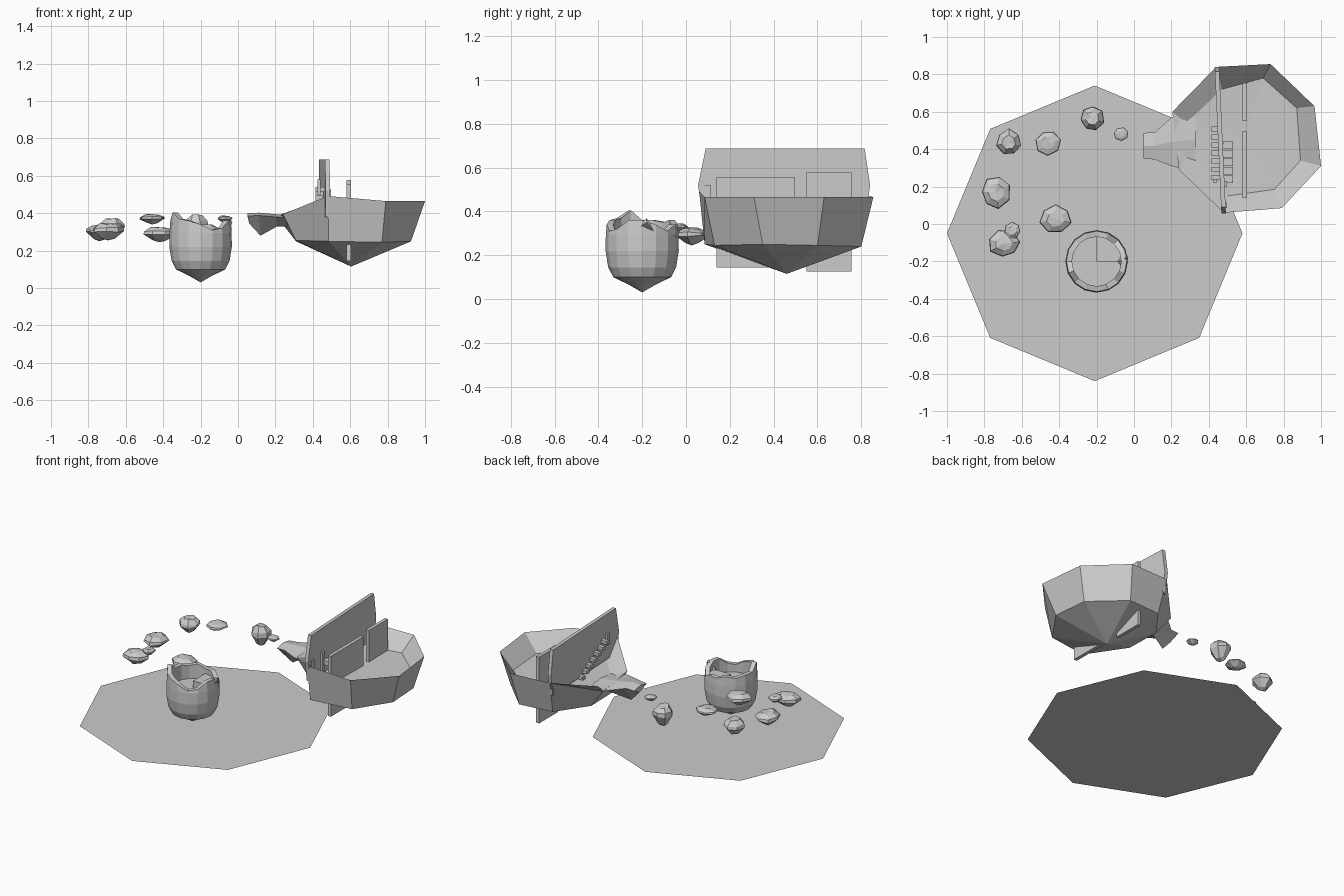
import bpy, math, random
from mathutils import Vector

if "Cube" in bpy.data.objects:
    bpy.data.objects.remove(bpy.data.objects["Cube"])

random.seed(4)
TAU = math.tau


def mesh_object(name, verts, faces):
    me = bpy.data.meshes.new(name)
    me.from_pydata([tuple(v) for v in verts], [], faces)
    me.update()
    ob = bpy.data.objects.new(name, me)
    bpy.context.collection.objects.link(ob)
    return ob


def loft(name, rings, start=None, end=None):
    """Skin equal-length rings; ends close to a point or with one flat face."""
    n = len(rings[0])
    verts = [p for r in rings for p in r]
    faces = [(k * n + i, k * n + (i + 1) % n, (k + 1) * n + (i + 1) % n, (k + 1) * n + i)
             for k in range(len(rings) - 1) for i in range(n)]
    last = (len(rings) - 1) * n
    if start:
        verts.append(start)
        faces += [(len(verts) - 1, (i + 1) % n, i) for i in range(n)]
    else:
        faces.append(tuple(reversed(range(n))))
    if end:
        verts.append(end)
        faces += [(last + i, last + (i + 1) % n, len(verts) - 1) for i in range(n)]
    else:
        faces.append(tuple(range(last, last + n)))
    return mesh_object(name, verts, faces)


def circle(cx, cy, r, z, n):
    return [(cx + r * math.cos(TAU * i / n), cy + r * math.sin(TAU * i / n), z) for i in range(n)]


def box(name, x0, x1, y0, y1, z0, z1):
    return loft(name, [[(x0, y0, z), (x1, y0, z), (x1, y1, z), (x0, y1, z)] for z in (z0, z1)])


# flat octagonal base
mesh_object("base_plate", circle(-0.21, -0.05, 0.79, 0, 8), [tuple(range(8))])

# broken round tower with ragged rim and hollow inside
CX, CY, N = -0.2, -0.2, 16
rim = [.36, .34, .31, .34, .34, .36, .35, .36, .36, .405, .37, .36, .34, .31, .32, .36]
rings = [circle(CX, CY, r, z, N) for r, z in
         ((.06, .065), (.132, .1), (.155, .145), (.167, .22), (.166, .295))]
for r in (.162, .132):
    rings.append([(x, y, rim[i]) for i, (x, y, _) in enumerate(circle(CX, CY, r, 0, N))])
rings.append(circle(CX, CY, .132, .26, N))
loft("broken_tower", rings, start=(CX, CY, .03), end=(CX, CY, .26))
quad = [(CX, CY)] + [(CX + .135 * math.cos(a), CY + .135 * math.sin(a))
                     for a in (math.radians(15 * k) for k in range(7))]
loft("tower_upper_floor", [[(x, y, z) for x, y in quad] for z in (.255, .305)])
loft("tower_spike", [[(-.09, -.2, .3), (-.05, -.25, .3), (-.03, -.18, .35), (-.05, -.14, .3)]],
     end=(-.04, -.18, .37))

# large floating island bowl: underside ring, rim, inner floor
under = [(.485, .085, .25), (.77, .13, .245), (.925, .35, .25), (.905, .6, .245),
         (.7, .8, .24), (.46, .78, .245), (.31, .58, .25), (.31, .33, .255)]
edge = [(.48, .06, .492), (.79, .085, .465), (1.0, .31, .465), (.965, .63, .465),
        (.73, .855, .465), (.44, .84, .47), (.205, .6, .385), (.24, .29, .395)]
floor = [(.5, .15, .37), (.75, .185, .36), (.89, .34, .36), (.87, .62, .36),
         (.69, .78, .36), (.47, .72, .37), (.28, .54, .375), (.3, .38, .375)]
loft("island_bowl", [under, edge, floor], start=(.605, .46, .115), end=(.6, .46, .36))


# narrow rock tongue leading off the island
def tongue(x, y0, y1, low, top):
    m = (y0 + y1) / 2
    return [(x, y0, top - .015), (x + .01, m, low), (x, y1, top - .015), (x, m, top)]


loft("rock_tongue", [tongue(.05, .35, .487, .345, .4), tongue(.11, .345, .49, .28, .403),
                     tongue(.2, .31, .57, .33, .395), tongue(.33, .28, .62, .33, .385)])

# main wall, turned slightly and narrowing at top
outline = [(.075, .38), (.055, .52), (.09, .688), (.815, .688), (.84, .52), (.82, .38)]
loft("main_wall", [[(.482 - .046 * y + t, y, z) for y, z in outline] for t in (-.012, .012)])

# two thin panels through the bowl
box("panel_front", .58, .603, .14, .495, .145, .557)
box("panel_back", .58, .603, .55, .755, .125, .577)

# stairs against both sides of the wall
for i in range(7):
    y, z = .515 - .043 * i, .395 + .024 * i
    box("stair_west", .415, .46, y - .022, y + .006, z - .022, z)
for i in range(5):
    y, z = .44 - .045 * i, .39 + .02 * i
    box("stair_east", .475, .53, y - .04, y, z - .03, z)
box("stair_post", .48, .497, .2, .23, .37, .53)
box("stair_post", .425, .44, .22, .24, .5, .58)
box("wall_post", .475, .497, .085, .115, .37, .52)


# small floating rocks: pointed below, flattened on top
def rock(name, x, y, rx, ry, z0, z1, n=7):
    off = random.random() * TAU
    wob = [random.uniform(.9, 1.06) for _ in range(n)]
    rings = []
    for s, h in ((.42, .12), (1, .55), (.95, .75), (.55, .98)):
        ring = []
        for i in range(n):
            a = off + TAU * i / n
            ring.append((x + rx * s * wob[i] * math.cos(a), y + ry * s * wob[i] * math.sin(a),
                         z0 + (z1 - z0) * (h + random.uniform(-.06, .06))))
        rings.append(ring)
    loft(name, rings, start=(x, y, z0), end=(x, y, z1))


for k, spec in enumerate([(-.225, .565, .066, .07, .25, .39), (-.07, .48, .04, .037, .35, .387),
                          (-.46, .435, .068, .067, .34, .395), (-.67, .435, .07, .072, .265, .37),
                          (-.74, .17, .08, .088, .25, .335), (-.695, -.105, .085, .075, .255, .345),
                          (-.65, -.035, .045, .045, .3, .345), (-.42, .025, .085, .077, .245, .325)]):
    rock(f"floating_rock_{k + 1}", *spec)
